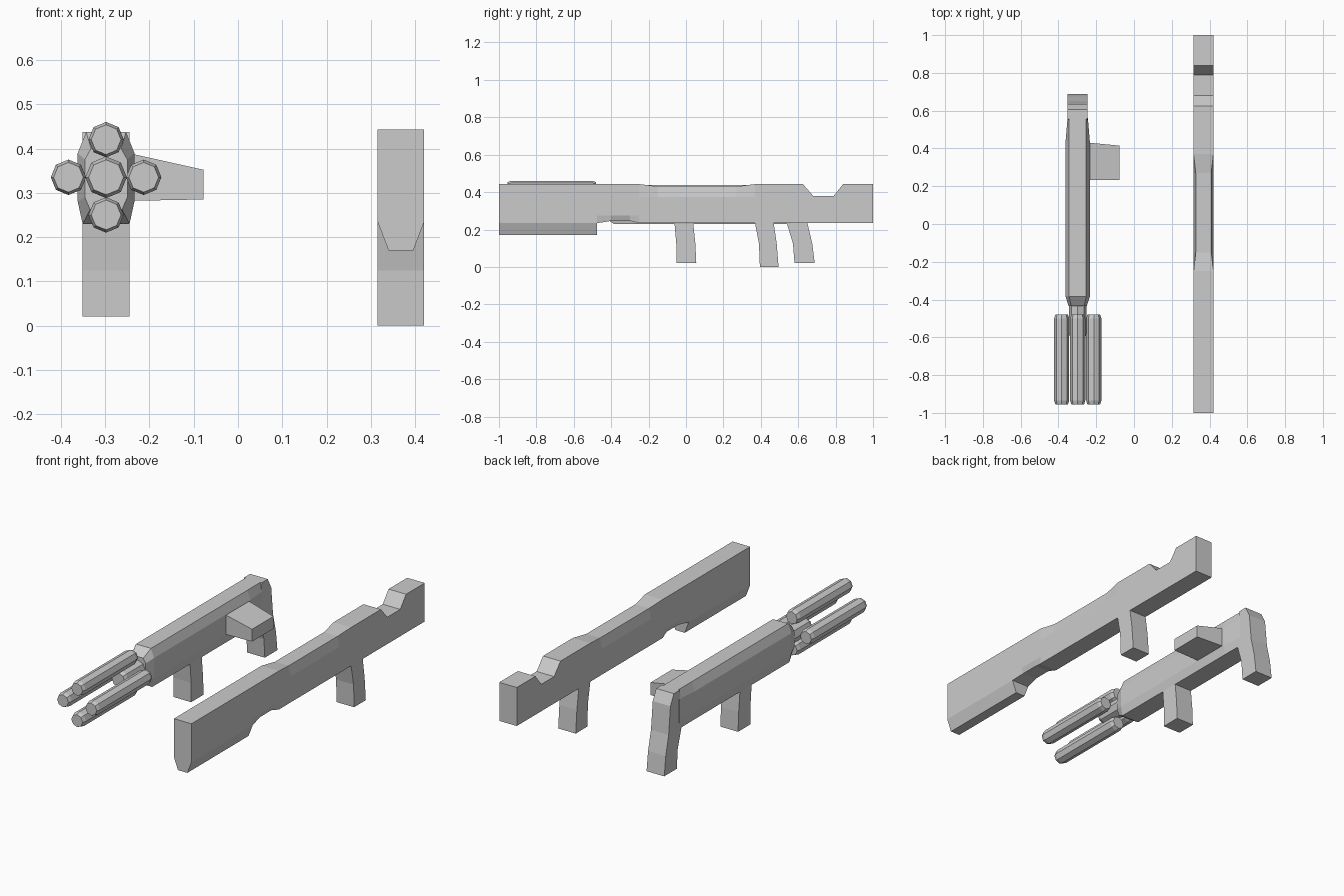
import bpy, bmesh, math

if "Cube" in bpy.data.objects:
    bpy.data.objects.remove(bpy.data.objects["Cube"])


def loft(name, rings):
    """Skin a list of equal-length point rings and cap both ends."""
    bm = bmesh.new()
    rows = [[bm.verts.new(p) for p in ring] for ring in rings]
    n = len(rows[0])
    for a, b in zip(rows, rows[1:]):
        for i in range(n):
            j = (i + 1) % n
            bm.faces.new((a[i], a[j], b[j], b[i]))
    bm.faces.new(rows[0])
    bm.faces.new(rows[-1])
    bmesh.ops.recalc_face_normals(bm, faces=bm.faces)
    mesh = bpy.data.meshes.new(name)
    bm.to_mesh(mesh)
    bm.free()
    obj = bpy.data.objects.new(name, mesh)
    bpy.context.collection.objects.link(obj)
    return obj


def section(cx, y, half):
    """Symmetric cross-section from (half width, z) pairs, top to bottom."""
    return ([(cx + w, y, z) for w, z in half] +
            [(cx - w, y, z) for w, z in reversed(half)])


def grip(name, cx, w, levels):
    """Bent rectangular handle from (z, front z offset, y front, y back)."""
    return loft(name, [[(cx - w, yf, zf), (cx + w, yf, zf),
                        (cx + w, yb, zb), (cx - w, yb, zb)]
                       for zf, zb, yf, yb in levels])


def barrel(name, x, z, r, y0, y1, bevel=0.02):
    """Octagonal rod along y with bevelled ends."""
    rings = []
    for y, s in ((y0, r * 0.84), (y0 + bevel, r), (y1 - bevel, r), (y1, r * 0.84)):
        rings.append([(x + s * math.cos(i * math.pi / 4), y,
                       z + s * math.sin(i * math.pi / 4)) for i in range(8)])
    return loft(name, rings)


# ---- Long rifle ----
RX, RW = 0.368, 0.0525
body = []
# y, top z, top half width, bottom z, bottom half width
for y, zt, wt, zb, wb in (
        (-1.0, 0.443, RW, 0.234, RW), (-0.475, 0.443, RW, 0.234, RW),
        (-0.40, 0.443, RW, 0.246, 0.042), (-0.30, 0.443, RW, 0.246, 0.042),
        (-0.25, 0.443, RW, 0.234, RW), (-0.15, 0.430, 0.041, 0.234, RW),
        (0.27, 0.430, 0.041, 0.234, RW), (0.37, 0.443, RW, 0.234, RW),
        (0.625, 0.443, RW, 0.234, RW), (0.68, 0.38, RW, 0.234, RW),
        (0.79, 0.38, RW, 0.234, RW), (0.84, 0.443, RW, 0.234, RW),
        (1.0, 0.443, RW, 0.234, RW)):
    body.append(section(RX, y, [(wt, zt), (RW, 0.375), (RW, 0.275), (wb, zb)]))
loft("rifle_body", body)

loft("rifle_handguard", [section(RX, y, [(RW, 0.234), (0.028, 0.17)])
                         for y in (-1.0, -0.475)])
grip("rifle_grip", RX, RW, [(0.24, 0.24, 0.368, 0.468),
                            (0.125, 0.125, 0.39, 0.485),
                            (0.0, 0.0, 0.395, 0.495)])

# ---- Four-barrel gun ----
GX, GZ = -0.298, 0.335
full = [(0.045, 0.437), (0.064, 0.39), (0.064, 0.28), (0.053, 0.23)]
tail = [(0.045, 0.437), (0.054, 0.39), (0.054, 0.28), (0.053, 0.23)]
nose = [(0.034, 0.40), (0.048, 0.375), (0.048, 0.29), (0.036, 0.262)]
loft("gun_body", [section(GX, -0.435, nose), section(GX, -0.385, full),
                  section(GX, 0.44, full), section(GX, 0.56, tail)])

# Rear stock sweeping down into the handle
grip("gun_rear_grip", GX, 0.053, [(0.437, 0.437, 0.555, 0.605),
                                  (0.38, 0.38, 0.545, 0.635),
                                  (0.23, 0.23, 0.54, 0.65),
                                  (0.125, 0.125, 0.572, 0.675),
                                  (0.02, 0.02, 0.58, 0.688)])
grip("gun_front_grip", GX, 0.053, [(0.24, 0.24, -0.062, 0.038),
                                   (0.125, 0.125, -0.052, 0.05),
                                   (0.02, 0.02, -0.052, 0.055)])

# Side magazine with sloped top
loft("gun_side_magazine", [[(x, 0.232, zb), (x, yb, zb), (x, yb, zt), (x, 0.232, zt)]
                           for x, yb, zb, zt in ((-0.26, 0.43, 0.28, 0.392),
                                                 (-0.235, 0.43, 0.282, 0.387),
                                                 (-0.078, 0.415, 0.285, 0.352))])

# Hub and ring of barrels
barrel("gun_hub", GX, GZ, 0.047, -0.60, -0.41)
for k in range(4):
    a = k * math.pi / 2
    barrel(f"gun_barrel_{k + 1}", GX + 0.085 * math.cos(a),
           GZ + 0.085 * math.sin(a), 0.04, -0.955, -0.48)
